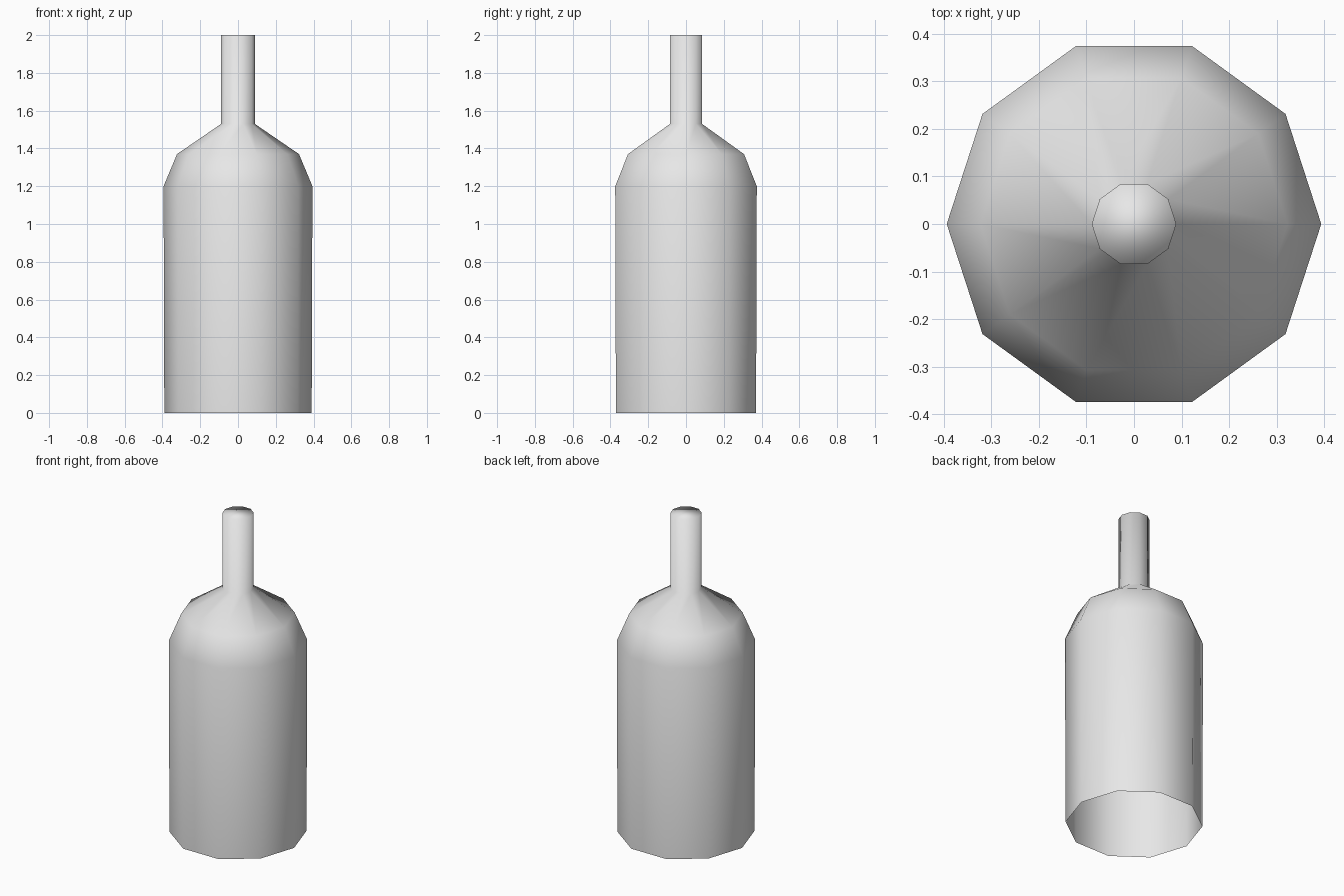
import bpy
import bmesh
from math import cos, sin, tau

cube = bpy.data.objects.get("Cube")
if cube:
    bpy.data.objects.remove(cube, do_unlink=True)

SIDES = 10

# Plain grey material
grey = bpy.data.materials.new("light grey")
grey.use_nodes = True
colour = (0.8, 0.8, 0.8, 1.0)
grey.diffuse_color = colour
grey.node_tree.nodes["Principled BSDF"].inputs["Base Color"].default_value = colour

# Bottle outline as (radius, height): base, body top, shoulder, neck foot, neck top
profile = [(0.39, 0.0), (0.394, 1.2), (0.323, 1.37), (0.089, 1.53), (0.089, 2.0)]


def ring(bm, radius, height):
    return [bm.verts.new((radius * cos(tau * i / SIDES),
                          radius * sin(tau * i / SIDES), height))
            for i in range(SIDES)]


bm = bmesh.new()
rings = [ring(bm, r, z) for r, z in profile]

# Walls between neighbouring rings; the base stays open
for low, high in zip(rings, rings[1:]):
    for i in range(SIDES):
        j = (i + 1) % SIDES
        bm.faces.new((low[i], low[j], high[j], high[i]))

# Closed neck top
bm.faces.new(rings[-1])

for face in bm.faces:
    face.smooth = True

mesh = bpy.data.meshes.new("bottle")
bm.to_mesh(mesh)
bm.free()
mesh.materials.append(grey)
bottle = bpy.data.objects.new("bottle", mesh)
bpy.context.collection.objects.link(bottle)
